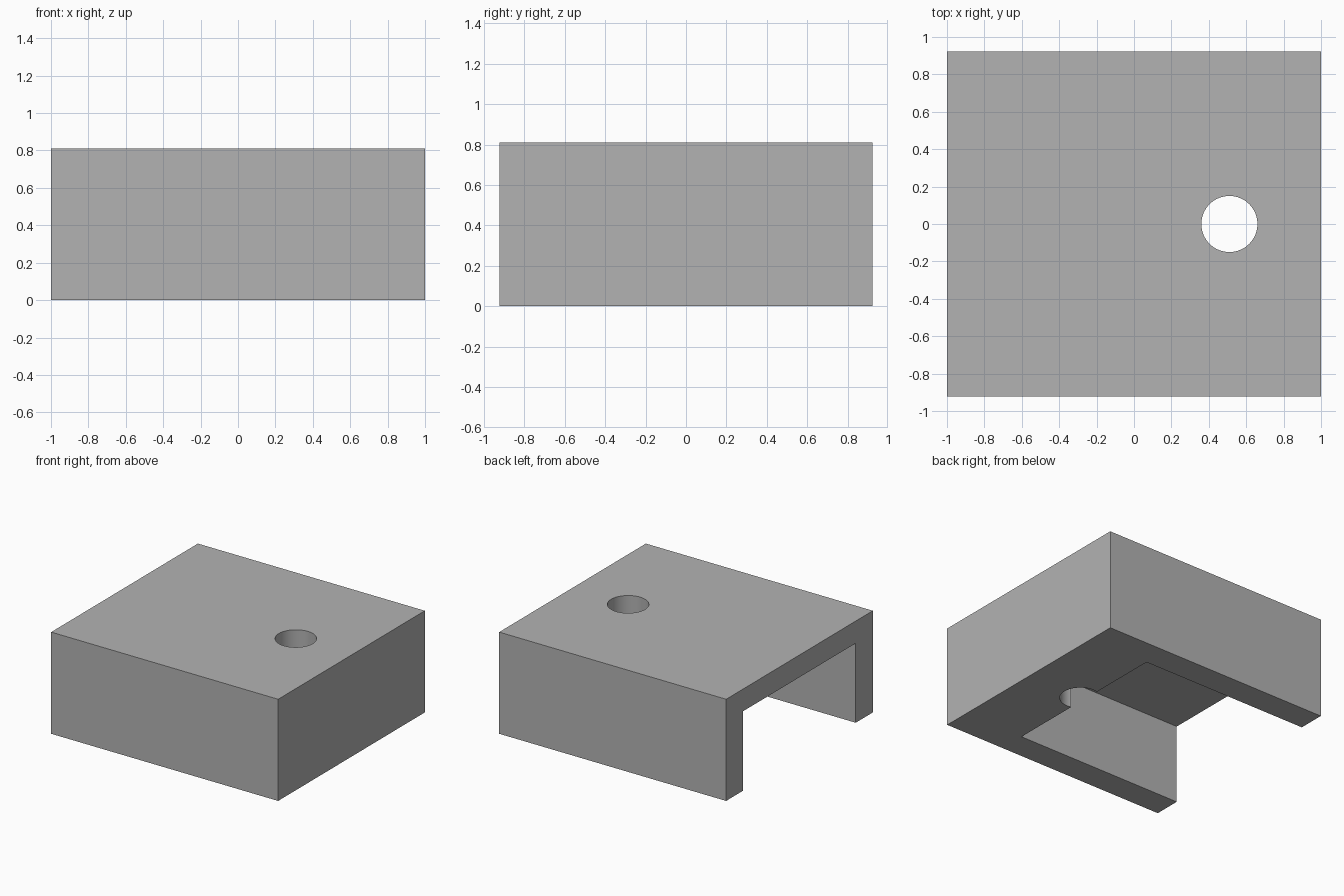
import bpy

# Remove the default object
if "Cube" in bpy.data.objects:
    bpy.data.objects.remove(bpy.data.objects["Cube"], do_unlink=True)

# Single flat grey
grey = bpy.data.materials.new("plain_grey")
grey.use_nodes = True
colour = (0.45, 0.45, 0.45, 1)
grey.diffuse_color = colour
grey.node_tree.nodes["Principled BSDF"].inputs["Base Color"].default_value = colour

HALF_X, HALF_Y, HEIGHT = 1.0, 0.923, 0.81
WALL = 0.215
CEILING = 0.633
CAVITY_END = 0.475


def box(name, low, high):
    """Axis-aligned box between two corners."""
    centre = [(a + b) / 2 for a, b in zip(low, high)]
    bpy.ops.mesh.primitive_cube_add(size=1, location=centre)
    obj = bpy.context.object
    obj.name = name
    obj.scale = [b - a for a, b in zip(low, high)]
    bpy.ops.object.transform_apply(location=True, rotation=False, scale=True)
    obj.data.materials.append(grey)
    return obj


def cut(target, cutter):
    """Subtract the cutter from the target, then discard it."""
    cutter.hide_render = True
    mod = target.modifiers.new("cut", "BOOLEAN")
    mod.operation = "DIFFERENCE"
    mod.solver = "EXACT"
    mod.object = cutter
    bpy.context.view_layer.objects.active = target
    bpy.ops.object.modifier_apply(modifier=mod.name)
    bpy.data.objects.remove(cutter, do_unlink=True)


# Solid outer block
block = box("bracket_block", (-HALF_X, -HALF_Y, 0), (HALF_X, HALF_Y, HEIGHT))

# Cavity open below and at one end
inner = HALF_Y - WALL
cut(block, box("cavity_cutter", (-HALF_X - 0.5, -inner, -0.5), (CAVITY_END, inner, CEILING)))

# Round bore through the full height, notching the cavity end wall
bpy.ops.mesh.primitive_cylinder_add(vertices=64, radius=0.15, depth=3, location=(0.51, 0, 0.4))
bore = bpy.context.object
bore.name = "bore_cutter"
bore.data.materials.append(grey)
cut(block, bore)

# Smooth bore, crisp block edges
bpy.ops.object.select_all(action="DESELECT")
block.select_set(True)
bpy.context.view_layer.objects.active = block
bpy.ops.object.shade_smooth_by_angle(angle=0.5)
